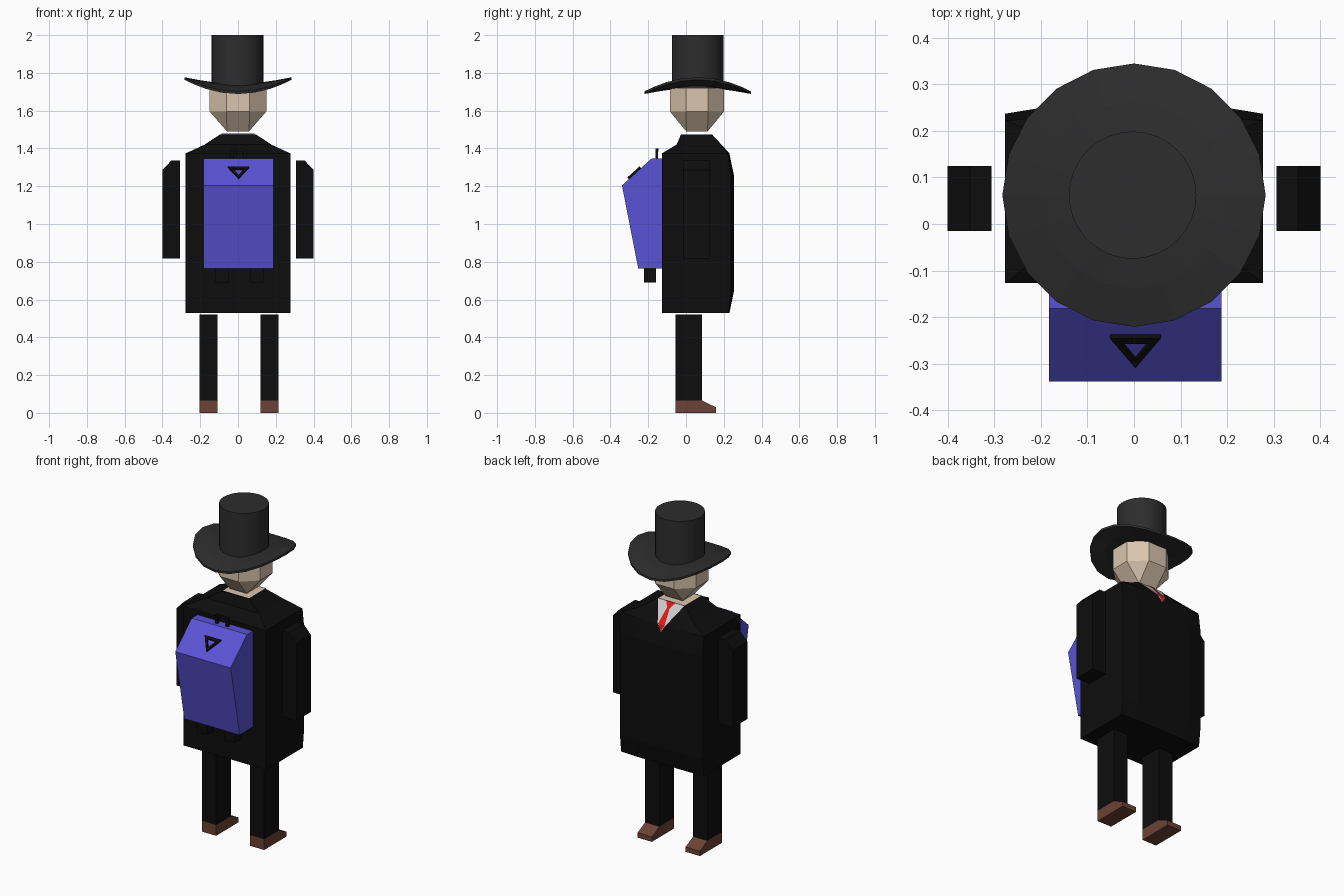
import bpy, bmesh, math

if "Cube" in bpy.data.objects:
    bpy.data.objects.remove(bpy.data.objects["Cube"])

def material(name, rgb):
    m = bpy.data.materials.new(name)
    m.diffuse_color = (*rgb, 1)
    m.use_nodes = True
    m.node_tree.nodes["Principled BSDF"].inputs["Base Color"].default_value = m.diffuse_color
    return m

BLACK = material("black_cloth", (0.004, 0.004, 0.004))
HAT = material("hat_felt", (0.026, 0.026, 0.026))
SKIN = material("skin", (0.70, 0.56, 0.42))
BLUE = material("blue_canvas", (0.10, 0.085, 0.66))
BROWN = material("brown_leather", (0.15, 0.055, 0.035))
WHITE = material("white_cloth", (0.75, 0.75, 0.75))
RED = material("red_cloth", (0.75, 0.01, 0.01))

def finish(name, bm, mat):
    bmesh.ops.remove_doubles(bm, verts=bm.verts, dist=1e-4)
    bmesh.ops.recalc_face_normals(bm, faces=bm.faces)
    me = bpy.data.meshes.new(name)
    bm.to_mesh(me)
    bm.free()
    me.materials.append(mat)
    ob = bpy.data.objects.new(name, me)
    bpy.context.collection.objects.link(ob)
    return ob

def loft(name, rings, mat, caps=True, closed=True):
    """Skin a stack of equal-length point rings."""
    bm = bmesh.new()
    vs = [[bm.verts.new(p) for p in r] for r in rings]
    n = len(vs[0])
    for a, b in zip(vs, vs[1:]):
        for i in range(n if closed else n - 1):
            j = (i + 1) % n
            bm.faces.new((a[i], a[j], b[j], b[i]))
    if caps:
        bm.faces.new(vs[0])
        bm.faces.new(vs[-1])
    return finish(name, bm, mat)

def prism_x(name, yz, x0, x1, mat):
    return loft(name, [[(x, y, z) for y, z in yz] for x in (x0, x1)], mat)

def prism_y(name, xz, y0, y1, mat):
    return loft(name, [[(x, y, z) for x, z in xz] for y in (y0, y1)], mat)

def rect(a0, a1, z0, z1):
    return [(a0, z0), (a1, z0), (a1, z1), (a0, z1)]

# Coat: z, half width, back y, corner y, middle y, half width of middle panel
sections = [
    (0.53, 0.277, -0.127, 0.225, 0.230, 0.18),
    (0.64, 0.277, -0.127, 0.237, 0.253, 0.18),
    (1.26, 0.277, -0.127, 0.237, 0.253, 0.18),
    (1.374, 0.277, -0.127, 0.222, 0.230, 0.18),
    (1.42, 0.177, -0.05, 0.185, 0.188, 0.09),
    (1.475, 0.094, -0.026, 0.137, 0.137, 0.05)]
loft("coat", [[(-w, b, z), (w, b, z), (w, c, z), (m, f, z), (-m, f, z), (-w, c, z)]
              for z, w, b, c, f, m in sections], BLACK)

# Neck patch, shirt front and tie lying on the coat
def strip(name, rows, mat):
    return loft(name, [[(-w, y, z), (w, y, z)] for w, y, z in rows], mat, False, False)

strip("neck", [(0.088, -0.02, 1.478), (0.088, 0.138, 1.478)], SKIN)
strip("shirt", [(0.088, 0.140, 1.478), (0.026, 0.234, 1.376), (0, 0.242, 1.335)], WHITE)
strip("tie", [(0.03, 0.143, 1.480), (0.009, 0.170, 1.452), (0.022, 0.236, 1.378),
              (0, 0.245, 1.335)], RED)

# Arms, legs and shoes on both sides
for s, side in ((-1, "left"), (1, "right")):
    arm = [(0.306, 0.817), (0.401, 0.817), (0.401, 1.285), (0.352, 1.337), (0.306, 1.337)]
    prism_y(side + "_arm", [(s * x, z) for x, z in arm], -0.015, 0.125, BLACK)
    cx = 0.005 + s * 0.161
    prism_x(side + "_leg", rect(-0.055, 0.085, 0.065, 0.522), cx - 0.048, cx + 0.048, BLACK)
    prism_x(side + "_shoe", [(-0.055, 0), (0.158, 0), (0.158, 0.03), (0.085, 0.065),
                             (-0.055, 0.065)], cx - 0.048, cx + 0.048, BROWN)
    # Hanging strap below the backpack
    sx = 0.008 + s * 0.092
    prism_x(side + "_pack_strap", rect(-0.223, -0.16, 0.69, 0.766), sx - 0.034, sx + 0.034, BLACK)
    # Post of the carry handle
    hx = 0.003 + s * 0.036
    prism_x(side + "_handle_post", rect(-0.162, -0.148, 1.345, 1.40), hx - 0.009, hx + 0.009, BLACK)

# Backpack and handle bar
prism_x("backpack", [(-0.127, 0.765), (-0.253, 0.765), (-0.339, 1.204), (-0.182, 1.347),
                     (-0.127, 1.347)], -0.183, 0.188, BLUE)
prism_x("handle_bar", rect(-0.159, -0.145, 1.385, 1.40), -0.042, 0.048, BLACK)

# Triangular buckle: a raised frame on the sloped flap
def flap(x, y, lift):
    slope = (1.347 - 1.204) / 0.157
    return (x, y - 0.67 * lift, 1.204 + (y + 0.339) * slope + 0.74 * lift)

outer = [(-0.052, -0.238), (0.058, -0.238), (0.003, -0.302)]
inner = [(-0.027, -0.250), (0.033, -0.250), (0.003, -0.286)]
frame = [(outer, 0), (outer, 0.012), (inner, 0.012), (inner, 0), (outer, 0)]
loft("triangle_buckle", [[flap(x, y, h) for x, y in tri] for tri, h in frame], BLACK, caps=False)

# Head: octagonal prism narrowing to a square chin
CY = 0.06
octagon = [(0.162 * math.cos(math.radians(22.5 + 45 * k)),
            0.155 * math.sin(math.radians(22.5 + 45 * k))) for k in range(8)]
chin = [(math.copysign(0.058, x), math.copysign(0.056, y)) for x, y in octagon]
bm = bmesh.new()
rings = [[bm.verts.new((x, y + CY - 0.002, z)) for x, y in ring]
         for ring, z in ((octagon, 1.72), (octagon, 1.595), (chin, 1.49))]
for a, b in zip(rings, rings[1:]):
    for i in range(8):
        bm.faces.new((a[i], a[i - 1], b[i - 1], b[i]))
bm.faces.new(rings[0])
bm.faces.new(rings[-1])
finish("head", bm, SKIN)

# Hat brim: saddle-shaped disc, raised at the sides and dipped front and back
def brim_ring(r, lift):
    pts = []
    for k in range(20):
        x, y = r * math.cos(k * math.pi / 10), r * math.sin(k * math.pi / 10)
        pts.append((x, y + CY + 0.002, 1.732 + lift + 0.47 * (x * x - y * y)))
    return pts

loft("hat_brim", [brim_ring(r, h) for r, h in
                  ((0.10, -0.010), (0.20, -0.010), (0.283, -0.006), (0.283, 0.007),
                   (0.20, 0.010), (0.10, 0.010))], HAT)

# Hat crown
bpy.ops.mesh.primitive_cylinder_add(vertices=32, radius=0.137, depth=0.28,
                                    location=(-0.003, CY + 0.002, 1.86))
crown = bpy.context.object
crown.name = "hat_crown"
crown.data.materials.append(HAT)
bpy.ops.object.shade_smooth_by_angle(angle=math.radians(30))
